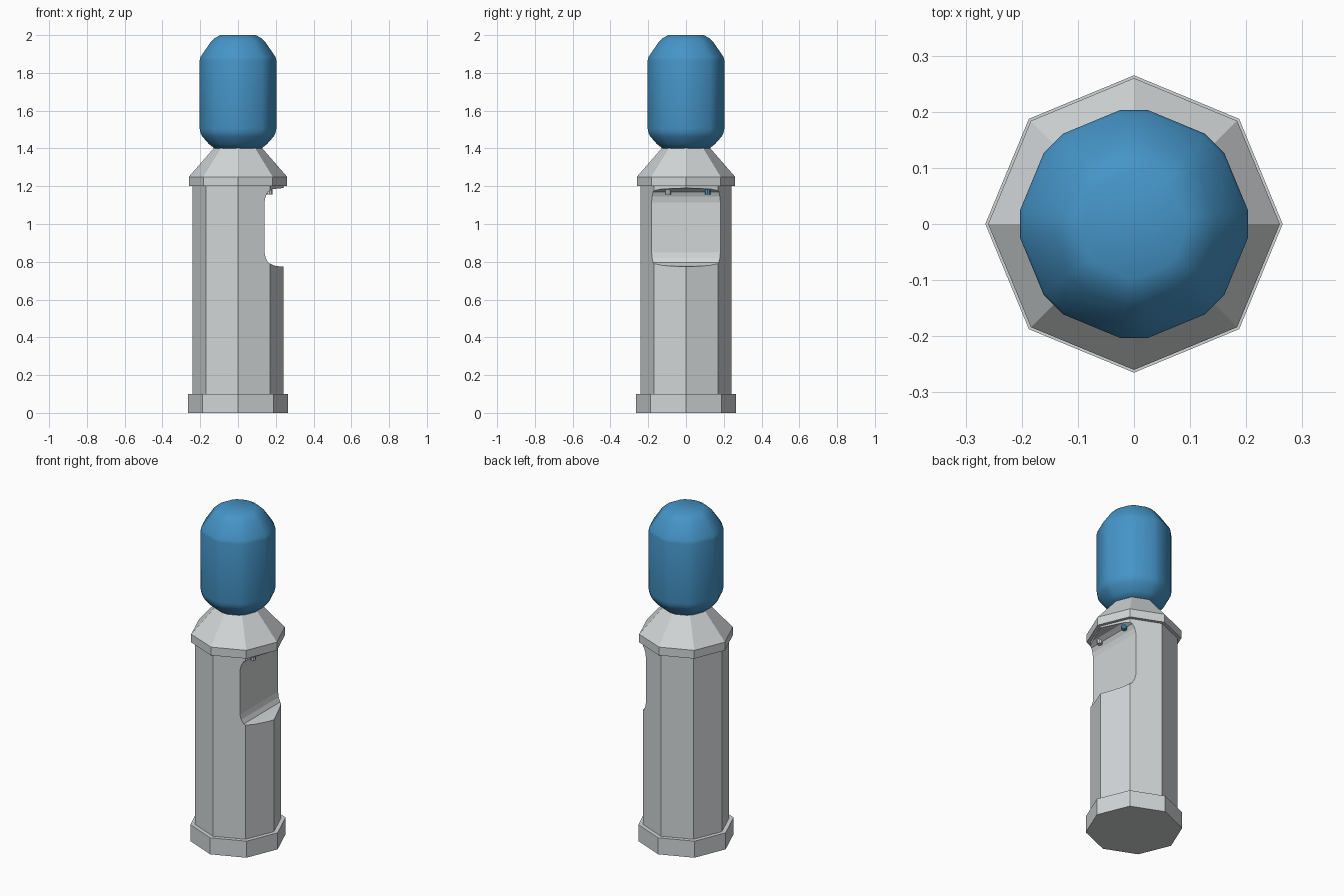
import bpy, bmesh, math

if "Cube" in bpy.data.objects:
    bpy.data.objects.remove(bpy.data.objects["Cube"])


def material(name, color):
    m = bpy.data.materials.new(name)
    m.diffuse_color = (*color, 1)
    m.use_nodes = True
    m.node_tree.nodes["Principled BSDF"].inputs["Base Color"].default_value = m.diffuse_color
    return m


GREY = material("light grey plastic", (0.64, 0.67, 0.68))
BLUE = material("water blue", (0.06, 0.30, 0.58))
OCT = [math.radians(45 * k) for k in range(8)]
# octagon with each corner chamfered
SOFT_OCT = [math.radians(45 * k + d) for k in range(8) for d in (-7, 7)]


def make_object(name, bm, mat):
    bmesh.ops.recalc_face_normals(bm, faces=bm.faces)
    me = bpy.data.meshes.new(name)
    bm.to_mesh(me)
    bm.free()
    me.materials.append(mat)
    ob = bpy.data.objects.new(name, me)
    bpy.context.collection.objects.link(ob)
    return ob


def lathe(name, profile, angles, mat, center=(0, 0)):
    """Stack rings (radius, z) around a vertical axis and cap both ends."""
    bm = bmesh.new()
    rings = [[bm.verts.new((center[0] + r * math.cos(a), center[1] + r * math.sin(a), z))
              for a in angles] for r, z in profile]
    n = len(angles)
    for lo, hi in zip(rings, rings[1:]):
        for i in range(n):
            j = (i + 1) % n
            bm.faces.new((lo[i], lo[j], hi[j], hi[i]))
    bm.faces.new(rings[0][::-1])
    bm.faces.new(rings[-1])
    return make_object(name, bm, mat)


# Octagonal cabinet
lathe("base", [(0.265, 0), (0.265, 0.1)], OCT, GREY)
body = lathe("body", [(0.24, 0.09), (0.24, 1.205)], OCT, GREY)
lathe("collar", [(0.26, 1.2), (0.26, 1.25), (0.125, 1.405)], OCT, GREY)

# Dispensing niche: rounded profile cut right across the +x side
niche = [(0.3, 0.775), (0.225, 0.775), (0.19, 0.78), (0.16, 0.795), (0.147, 0.82), (0.14, 0.85),
         (0.14, 1.115), (0.146, 1.145), (0.158, 1.17), (0.185, 1.185), (0.235, 1.19), (0.3, 1.19)]
bm = bmesh.new()
face = bm.faces.new([bm.verts.new((x, -0.4, z)) for x, z in niche])
ext = bmesh.ops.extrude_face_region(bm, geom=[face])
bmesh.ops.translate(bm, vec=(0, 0.8, 0),
                    verts=[v for v in ext["geom"] if isinstance(v, bmesh.types.BMVert)])
cutter = make_object("niche_cutter", bm, GREY)
mod = body.modifiers.new("niche", "BOOLEAN")
mod.operation, mod.solver, mod.object = "DIFFERENCE", "EXACT", cutter
bpy.context.view_layer.objects.active = body
bpy.ops.object.modifier_apply(modifier=mod.name)
bpy.data.objects.remove(cutter)

# Two small taps under the niche roof
for name, y, mat in (("plain_tap", -0.094, GREY), ("cold_tap", 0.115, BLUE)):
    lathe(name, [(0.015, 1.155), (0.015, 1.187)], OCT, mat, (0.167, y))

# Water bottle, smooth shaded
bottle = lathe("bottle", [(0.125, 1.4), (0.155, 1.423), (0.19, 1.463), (0.2, 1.482), (0.2045, 1.505),
                          (0.2045, 1.865), (0.2, 1.884), (0.147, 1.962), (0.125, 1.983), (0.095, 2.0)],
               SOFT_OCT, BLUE)
bpy.ops.object.select_all(action="DESELECT")
bottle.select_set(True)
bpy.context.view_layer.objects.active = bottle
bpy.ops.object.shade_smooth_by_angle(angle=math.radians(40))
